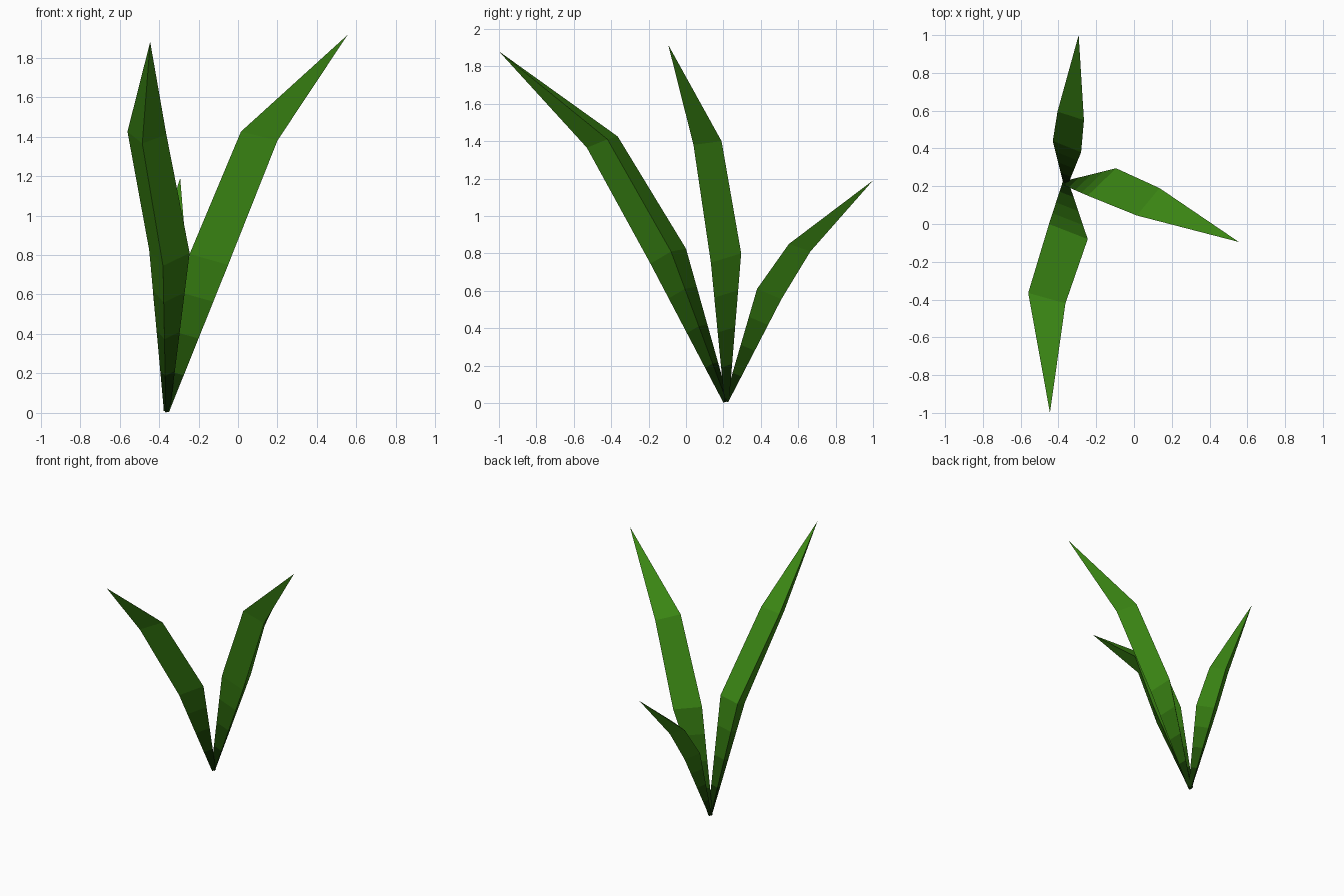
import bpy, bmesh
from mathutils import Vector

if "Cube" in bpy.data.objects:
    bpy.data.objects.remove(bpy.data.objects["Cube"])

ROOT = Vector((-0.362, 0.215, 0.009))
BANDS = 4  # root shading steps below the first bend

# Materials: dark at the root fading to leaf green
mats = []
for i in range(BANDS + 1):
    f = 0.12 + 0.88 * i / BANDS
    m = bpy.data.materials.new("leaf_green_%d" % i)
    m.diffuse_color = (0.045 * f, 0.25 * f, 0.007 * f, 1)
    m.use_nodes = True
    m.node_tree.nodes["Principled BSDF"].inputs["Base Color"].default_value = m.diffuse_color
    mats.append(m)


def blade(name, lower, upper, tip):
    """Closed three-sided blade: left edge, right edge, outer keel at each bend."""
    lower = [Vector(p) for p in lower]
    upper = [Vector(p) for p in upper]
    mid = sum(lower, Vector()) / 3
    base = [ROOT + (p - mid) * 0.15 for p in lower]
    rings = [[a.lerp(b, i / BANDS) for a, b in zip(base, lower)] for i in range(BANDS + 1)]
    rings.append(upper)
    bm = bmesh.new()
    vs = [[bm.verts.new(p) for p in r] for r in rings]
    bm.faces.new(vs[0])
    for i in range(len(vs) - 1):
        for k in range(3):
            j = (k + 1) % 3
            face = bm.faces.new((vs[i][k], vs[i][j], vs[i + 1][j], vs[i + 1][k]))
            face.material_index = i
    point = bm.verts.new(tip)
    for k in range(3):
        face = bm.faces.new((vs[-1][k], vs[-1][(k + 1) % 3], point))
        face.material_index = BANDS
    bmesh.ops.recalc_face_normals(bm, faces=bm.faces)
    me = bpy.data.meshes.new(name)
    bm.to_mesh(me)
    bm.free()
    for m in mats:
        me.materials.append(m)
    bpy.context.collection.objects.link(bpy.data.objects.new(name, me))


# Front, right and short back blades
blade("front_blade",
      [(-0.45, 0.0, 0.825), (-0.245, -0.08, 0.81), (-0.38, -0.19, 0.745)],
      [(-0.56, -0.365, 1.425), (-0.363, -0.42, 1.41), (-0.485, -0.53, 1.365)],
      (-0.445, -1.0, 1.88))
blade("right_blade",
      [(-0.095, 0.295, 0.80), (-0.245, 0.15, 0.805), (-0.05, 0.133, 0.75)],
      [(0.135, 0.19, 1.40), (0.015, 0.045, 1.425), (0.20, 0.04, 1.38)],
      (0.555, -0.095, 1.915))
blade("back_blade",
      [(-0.43, 0.44, 0.60), (-0.28, 0.38, 0.61), (-0.345, 0.51, 0.555)],
      [(-0.405, 0.595, 0.835), (-0.265, 0.55, 0.85), (-0.325, 0.665, 0.81)],
      (-0.293, 1.0, 1.19))
